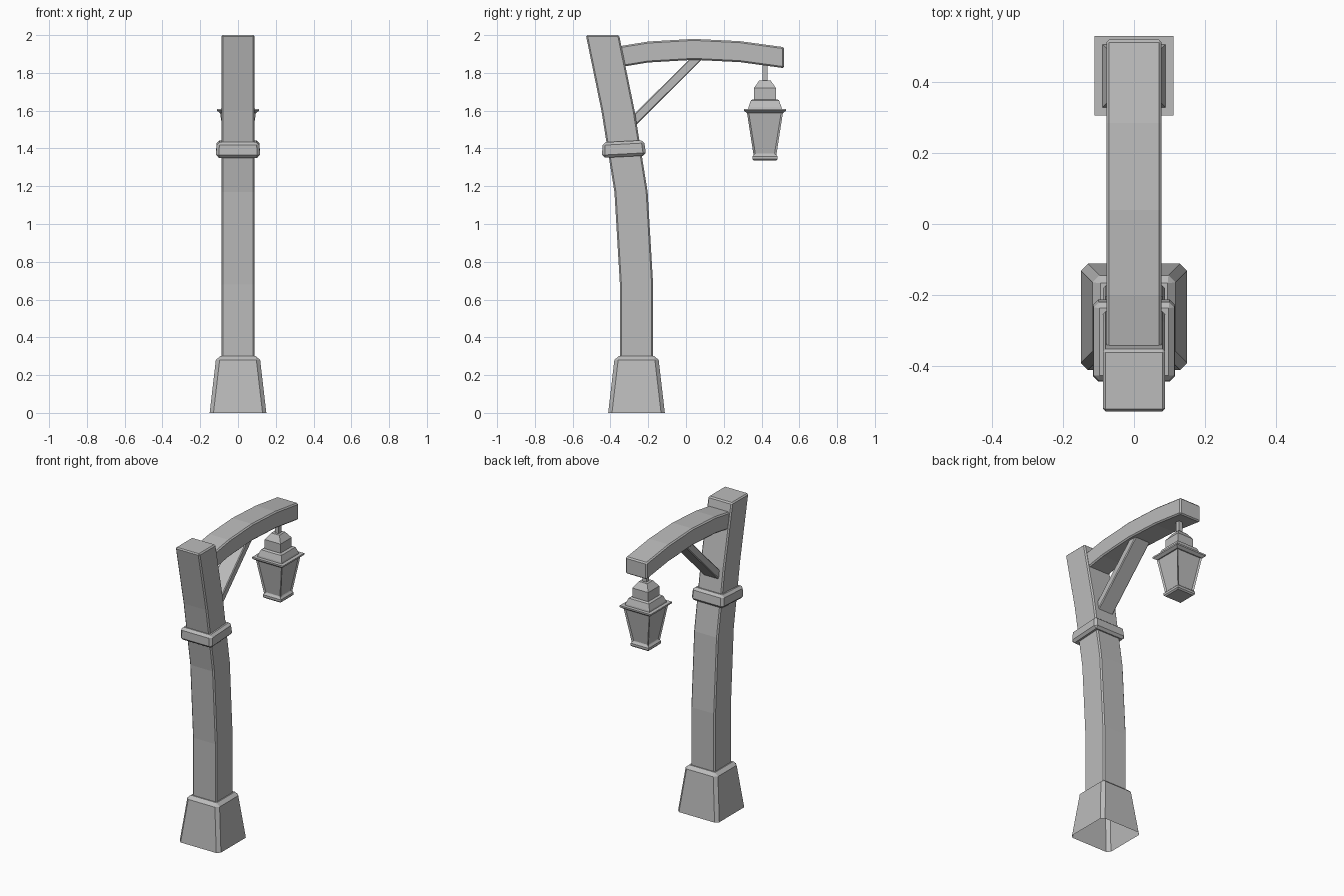
import bpy, bmesh
from math import radians
from mathutils import Vector, Matrix

cube = bpy.data.objects.get("Cube")
if cube:
    bpy.data.objects.remove(cube, do_unlink=True)

grey = bpy.data.materials.new("plain grey")
grey.use_nodes = True
tone = (0.5, 0.5, 0.5, 1)
grey.diffuse_color = tone
grey.node_tree.nodes["Principled BSDF"].inputs["Base Color"].default_value = tone


def loft(name, rings, bevel=0.0, open_start=False, inset=None):
    """Skin four-cornered rings into a beam, with optional bevel and inset sides."""
    bm = bmesh.new()
    loops = [[bm.verts.new(p) for p in ring] for ring in rings]
    sides = []
    for a, b in zip(loops, loops[1:]):
        for i in range(4):
            j = (i + 1) % 4
            sides.append(bm.faces.new((a[i], a[j], b[j], b[i])))
    if not open_start:
        bm.faces.new(loops[0][::-1])
    bm.faces.new(loops[-1])
    bmesh.ops.recalc_face_normals(bm, faces=bm.faces)
    if inset:
        bmesh.ops.inset_individual(bm, faces=sides, thickness=inset, depth=-inset / 2)
    mesh = bpy.data.meshes.new(name)
    bm.to_mesh(mesh)
    bm.free()
    mesh.materials.append(grey)
    obj = bpy.data.objects.new(name, mesh)
    bpy.context.collection.objects.link(obj)
    if bevel:
        mod = obj.modifiers.new("edge bevel", "BEVEL")
        mod.width = bevel
        mod.segments = 1
        mod.limit_method = "ANGLE"
        mod.angle_limit = radians(35)
    return obj


def flat_ring(y, z, hx, hy):
    return [(-hx, y - hy, z), (hx, y - hy, z), (hx, y + hy, z), (-hx, y + hy, z)]


def upright_ring(y, low, high, hx):
    return [(-hx, y, low), (hx, y, low), (hx, y, high), (-hx, y, high)]


# Foot block, hollow underneath
FOOT_Y = -0.262
loft("foot_block", [flat_ring(FOOT_Y, 0, 0.15, 0.15),
                    flat_ring(FOOT_Y, 0.3, 0.115, 0.115)], 0.02, open_start=True)

# Leaning post
post_path = [(-0.262, 0.25), (-0.262, 0.68), (-0.291, 1.17), (-0.36, 1.6), (-0.442, 2.0)]
loft("post", [flat_ring(y, z, 0.088, 0.088) for y, z in post_path], 0.008)

# Collar, tilted with the post
collar = loft("collar", [flat_ring(0, -0.041, 0.117, 0.117),
                         flat_ring(0, 0.041, 0.113, 0.11)], 0.015)
collar.location = (0, -0.33, 1.397)
collar.rotation_euler.x = radians(3)

# Arched arm
arm_path = [(-0.42, 1.93), (-0.2, 1.966), (0.04, 1.98), (0.285, 1.968), (0.52, 1.936)]
loft("arm", [upright_ring(y, top - 0.111, top, 0.078) for y, top in arm_path], 0.008)

# Diagonal brace between post and arm
start, end = Vector((0, -0.32, 1.502)), Vector((0, 0.09, 1.91))
across = Vector((0, -1, 1)).normalized() * 0.024
side = Vector((0.055, 0, 0))
loft("brace", [[p - side - across, p + side - across, p + side + across, p - side + across]
               for p in (start, end)], 0.005)

# Hanging lantern: each part is a tapered square block (z, half width) pair
LAMP_Y = 0.418
lantern = {
    "lantern_hanger": [(1.74, 0.014), (1.85, 0.014)],
    "lantern_cap": [(1.64, 0.058), (1.72, 0.058), (1.76, 0.03)],
    "lantern_roof": [(1.605, 0.09), (1.62, 0.087), (1.655, 0.074), (1.66, 0.065)],
    "lantern_brim": [(1.587, 0.095), (1.6, 0.112), (1.61, 0.112)],
    "lantern_foot": [(1.335, 0.058), (1.343, 0.066), (1.358, 0.066), (1.37, 0.056)],
}
for name, steps in lantern.items():
    loft(name, [flat_ring(LAMP_Y, z, h, h) for z, h in steps])
loft("lantern_body", [flat_ring(LAMP_Y, 1.362, 0.06, 0.06),
                      flat_ring(LAMP_Y, 1.595, 0.096, 0.096)], inset=0.014)
